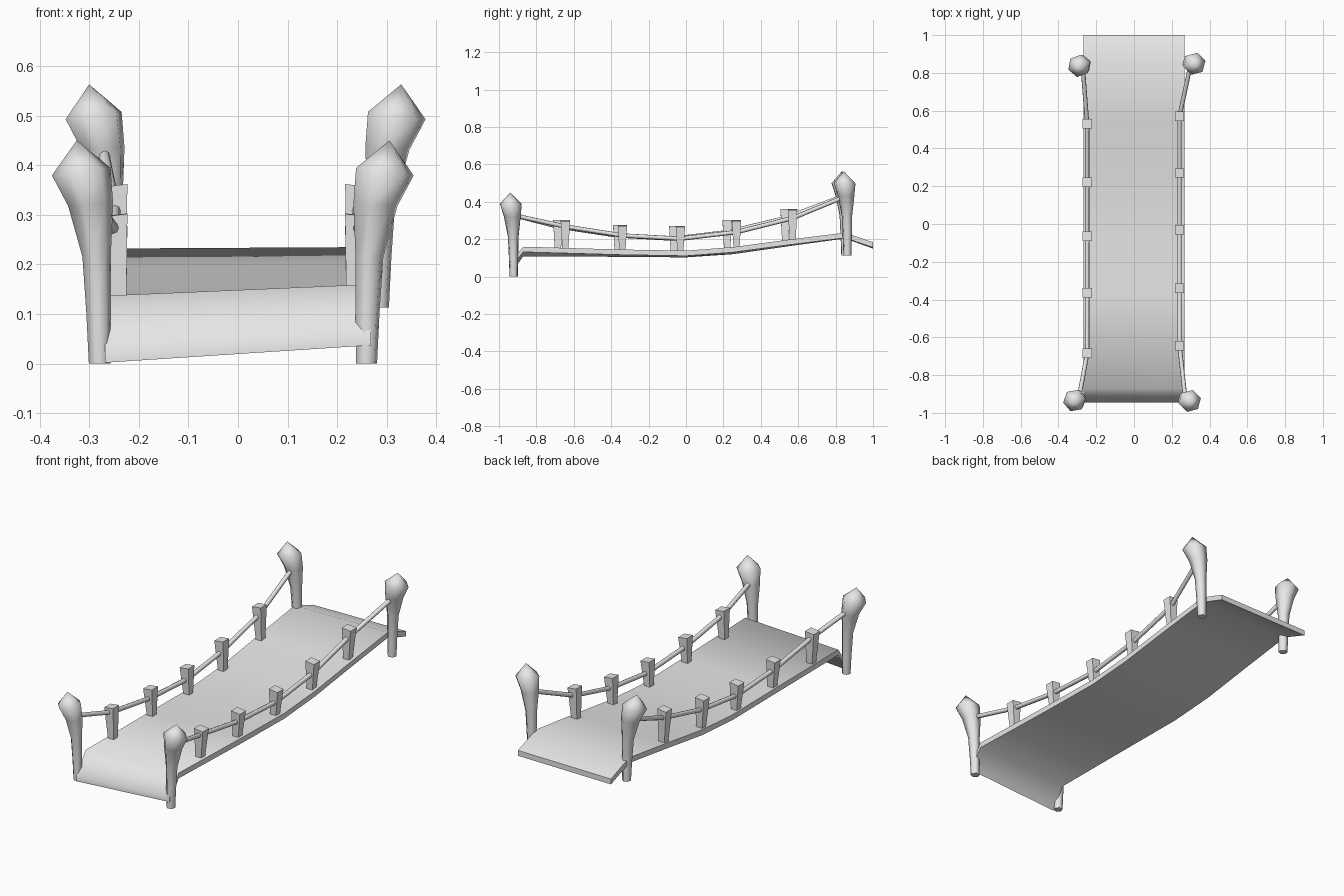
import bpy, bmesh, math
from mathutils import Vector

cube = bpy.data.objects.get("Cube")
if cube:
    bpy.data.objects.remove(cube)

GREY = (0.8, 0.8, 0.8, 1)
mat = bpy.data.materials.new("plain grey")
mat.use_nodes = True
mat.diffuse_color = GREY
mat.node_tree.nodes["Principled BSDF"].inputs["Base Color"].default_value = GREY


def loft(name, rings, angle):
    """Skin a row of point rings, cap both ends and smooth below the angle."""
    bm = bmesh.new()
    loops = [[bm.verts.new(p) for p in ring] for ring in rings]
    for a, b in zip(loops, loops[1:]):
        n = len(a)
        for i in range(n):
            j = (i + 1) % n
            bm.faces.new((a[i], a[j], b[j], b[i]))
    bm.faces.new(loops[0][::-1])
    bm.faces.new(loops[-1])
    bmesh.ops.remove_doubles(bm, verts=bm.verts, dist=0.0005)
    bmesh.ops.recalc_face_normals(bm, faces=bm.faces)
    mesh = bpy.data.meshes.new(name)
    bm.to_mesh(mesh)
    bm.free()
    mesh.materials.append(mat)
    ob = bpy.data.objects.new(name, mesh)
    bpy.context.collection.objects.link(ob)
    bpy.ops.object.select_all(action='DESELECT')
    ob.select_set(True)
    bpy.context.view_layer.objects.active = ob
    bpy.ops.object.shade_smooth_by_angle(angle=math.radians(angle))
    return ob


# Deck: (y, top height on the right edge, top height on the left edge)
DECK = [(-0.945, 0.03, 0.065), (-0.87, 0.137, 0.16), (-0.35, 0.134, 0.145),
        (0, 0.131, 0.139), (0.25, 0.148, 0.158), (0.55, 0.191, 0.198),
        (0.85, 0.232, 0.235), (1, 0.178, 0.184)]
HALF, THICK = 0.268, 0.028
loft("deck", [[(-HALF, y, a), (HALF, y, b), (HALF, y, b - THICK), (-HALF, y, a - THICK)]
              for y, a, b in DECK], 65)


def deck_height(y, side):
    for p, q in zip(DECK, DECK[1:]):
        if p[0] <= y <= q[0]:
            t = (y - p[0]) / (q[0] - p[0])
            k = 1 if side < 0 else 2
            return p[k] + t * (q[k] - p[k])


# Main posts: flared club shape leaning outward, (height, radius, lean, ring tilt)
CLUB = [(0, 0.022, 0, 0), (0.1, 0.025, 0.002, 0), (0.215, 0.029, 0.006, 0),
        (0.32, 0.046, 0.018, 0.05), (0.387, 0.06, 0.037, 0.13), (0.45, 0, 0.046, 0)]


def main_post(name, base, side, turn):
    rings = []
    for z, r, lean, tilt in CLUB:
        ring = []
        for i in range(6):
            a = math.radians(turn) + i * math.tau / 6
            dx, dy = r * math.cos(a), r * math.sin(a)
            ring.append(Vector(base) + Vector((side * lean + dx, dy - lean * 0.4,
                                               z - tilt * dx * side)))
        rings.append(ring)
    loft(name, rings, 80)


main_post("front_right_post", (-0.279, -0.92, 0), -1, 10)
main_post("front_left_post", (0.259, -0.922, 0), 1, 15)
main_post("back_right_post", (-0.254, 0.852, 0.113), -1, 20)
main_post("back_left_post", (0.283, 0.863, 0.113), 1, 15)


# Small tapered rail posts
def small_post(name, x, y, z0, z1):
    side = math.copysign(1, x)
    rings = []
    for z, h, cx in ((z0, 0.016, x - side * 0.007), (z1, 0.025, x)):
        rings.append([(cx + sx * h, y + sy * h, z - 0.003 * (sx * side + 1) * (z == z1))
                      for sx, sy in ((-1, -1), (1, -1), (1, 1), (-1, 1))])
    loft(name, rings, 30)


# Rope segment between two points
def rope(name, a, b, r=0.0115, sides=8):
    a, b = Vector(a), Vector(b)
    rot = (b - a).to_track_quat('Z', 'Y')
    circle = [rot @ Vector((r * math.cos(i * math.tau / sides),
                            r * math.sin(i * math.tau / sides), 0)) for i in range(sides)]
    loft(name, [[p + c for c in circle] for p in (a, b)], 60)


TOPS = [0.302, 0.277, 0.272, 0.303, 0.362]
ROPE_Z = [0.268, 0.22, 0.203, 0.238, 0.313]
RAILS = {
    "right": (-1, [-0.685, -0.365, -0.065, 0.22, 0.53],
              (-0.292, -0.925, 0.33), (-0.272, 0.84, 0.43)),
    "left": (1, [-0.645, -0.34, -0.03, 0.27, 0.57],
             (0.272, -0.93, 0.33), (0.302, 0.855, 0.43)),
}
for word, (side, ys, start, end) in RAILS.items():
    x = side * (0.248 if side < 0 else 0.241)
    path = [start]
    for i, y in enumerate(ys):
        small_post(f"{word}_rail_post_{i + 1}", x, y, deck_height(y, side) - 0.01, TOPS[i])
        path.append((x, y, ROPE_Z[i]))
    path.append(end)
    for i, (a, b) in enumerate(zip(path, path[1:])):
        rope(f"{word}_rope_{i + 1}", a, b)
